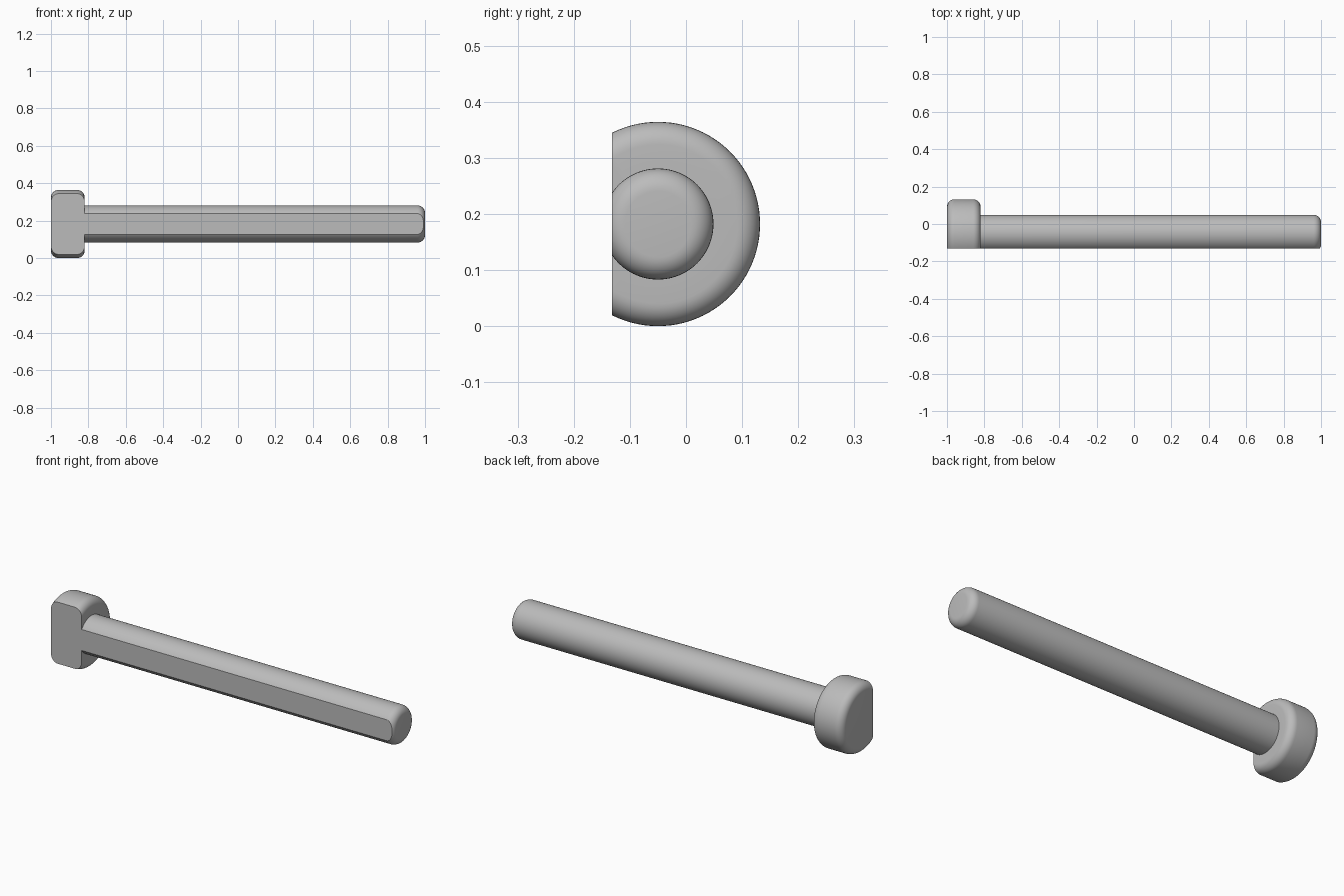
import bpy, bmesh
from math import sin, cos, pi, radians
from mathutils import Vector

cube = bpy.data.objects.get("Cube")
if cube:
    bpy.data.objects.remove(cube, do_unlink=True)

AXIS = Vector((0, -0.05, 0.182))
HEAD_R, SHAFT_R, ROUND = 0.182, 0.099, 0.04
FLAT_Y = -0.132


def fillet(cx, cr, start, radius=ROUND, steps=8):
    """Quarter circle of profile points, turning clockwise."""
    return [(cx + radius * cos(start - pi / 2 * i / steps),
             cr + radius * sin(start - pi / 2 * i / steps))
            for i in range(steps + 1)]


# Profile (distance along pin, radius) from the head to the tip
profile = [(-1, 0)]
profile += fillet(-1 + ROUND, HEAD_R - ROUND, pi)
profile += fillet(-0.82 - ROUND, HEAD_R - ROUND, pi / 2)
profile += [(-0.82, SHAFT_R)]
profile += fillet(1 - ROUND, SHAFT_R - ROUND, pi / 2)
profile += [(1, 0)]

# Revolve the profile into a solid headed pin
bm = bmesh.new()
verts = [bm.verts.new(AXIS + Vector((x, 0, r))) for x, r in profile]
edges = [bm.edges.new(pair) for pair in zip(verts, verts[1:])]
bmesh.ops.spin(bm, geom=verts + edges, cent=AXIS, axis=(1, 0, 0),
               angle=2 * pi, steps=96, use_duplicate=False)
bmesh.ops.remove_doubles(bm, verts=bm.verts[:], dist=0.0001)

# Slice off the front and close the flat
cut = bmesh.ops.bisect_plane(bm, geom=bm.verts[:] + bm.edges[:] + bm.faces[:],
                             plane_co=(0, FLAT_Y, 0), plane_no=(0, -1, 0),
                             clear_outer=True)
rim = [e for e in cut["geom_cut"] if isinstance(e, bmesh.types.BMEdge)]
bmesh.ops.edgeloop_fill(bm, edges=rim)
bmesh.ops.recalc_face_normals(bm, faces=bm.faces[:])

mesh = bpy.data.meshes.new("headed_pin")
bm.to_mesh(mesh)
bm.free()
pin = bpy.data.objects.new("headed_pin", mesh)
bpy.context.collection.objects.link(pin)

# Plain grey material
grey = bpy.data.materials.new("light_grey")
grey.use_nodes = True
colour = (0.5, 0.5, 0.5, 1)
grey.diffuse_color = colour
grey.node_tree.nodes["Principled BSDF"].inputs["Base Color"].default_value = colour
mesh.materials.append(grey)

# Smooth rounds, crisp flat
bpy.ops.object.select_all(action="DESELECT")
pin.select_set(True)
bpy.context.view_layer.objects.active = pin
bpy.ops.object.shade_smooth_by_angle(angle=radians(30))
